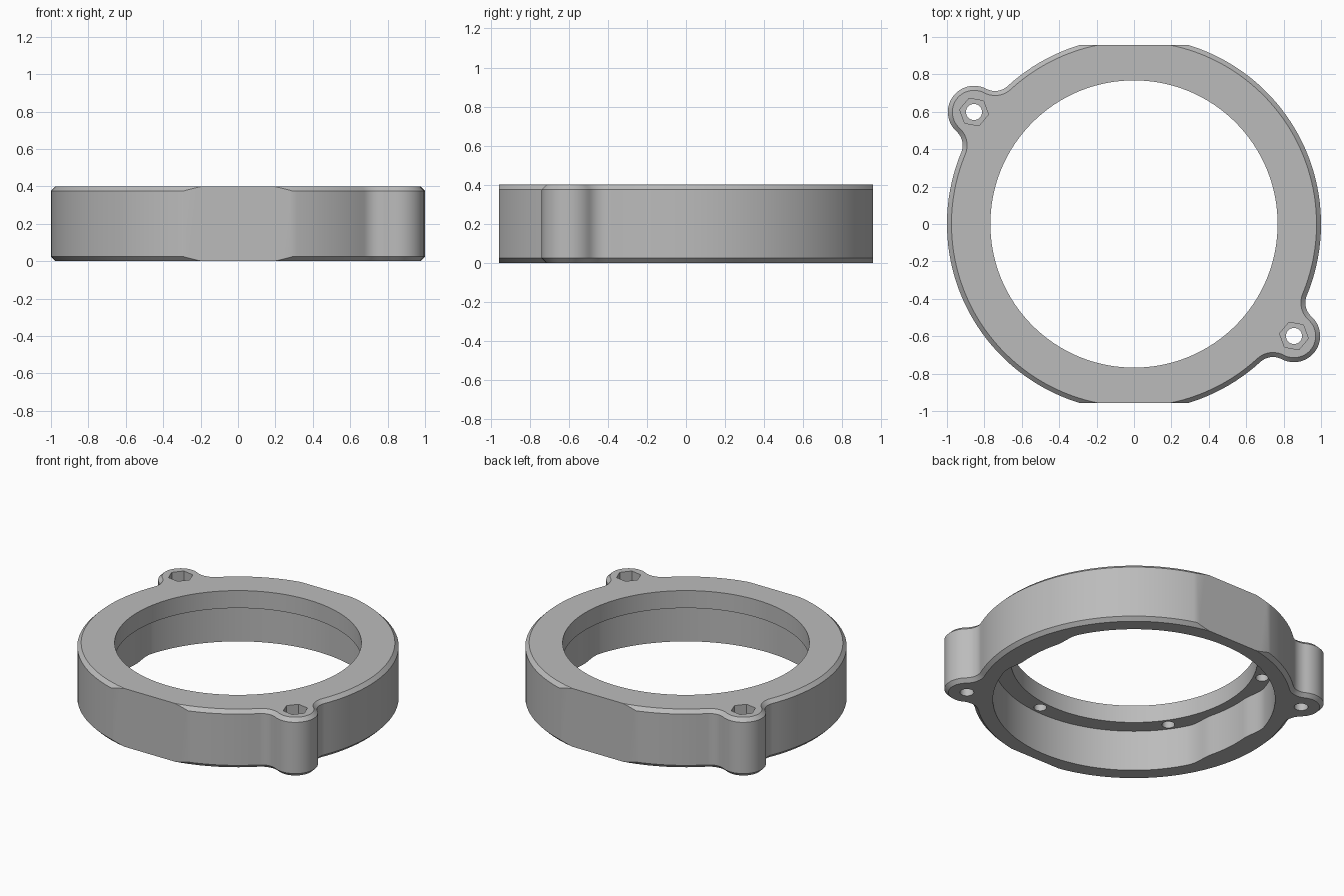
import bpy, bmesh
from math import pi, cos, sin, acos, atan2, radians, hypot
from mathutils import Vector, Matrix

cube = bpy.data.objects.get("Cube")
if cube:
    bpy.data.objects.remove(cube, do_unlink=True)

HEIGHT, CHAMFER, FLAT_Y = 0.4, 0.024, 0.957
TAB_DIST, TAB_R, FILLET_R = 1.044, 0.14, 0.1
TAB_ANGLES = [radians(-35), radians(145)]
LEDGE_Z, BORE_R, POCKET_R = 0.28, 0.768, 0.878

grey = bpy.data.materials.new("grey metal")
grey.use_nodes = True
COLOUR = (0.5, 0.5, 0.5, 1)
grey.diffuse_color = COLOUR
grey.node_tree.nodes["Principled BSDF"].inputs["Base Color"].default_value = COLOUR


def arc(centre, radius, start, end, steps):
    """Points along an arc, without the last one."""
    angles = [start + (end - start) * i / steps for i in range(steps)]
    return [Vector((centre[0] + radius * cos(a), centre[1] + radius * sin(a))) for a in angles]


def body_outline(inset):
    """Ring outline with two filleted screw tabs, moved inward by inset."""
    reach = 1 + FILLET_R
    a = acos((reach ** 2 + TAB_DIST ** 2 - (TAB_R + FILLET_R) ** 2) / (2 * reach * TAB_DIST))
    fx, fy = reach * cos(a), reach * sin(a)
    to_tab = atan2(fy, TAB_DIST - fx)
    half = arc((fx, -fy), FILLET_R + inset, pi - a, to_tab, 10)
    half += arc((TAB_DIST, 0), TAB_R - inset, to_tab - pi, pi - to_tab, 24)
    half += arc((fx, fy), FILLET_R + inset, -to_tab, a - pi, 10)
    half += arc((0, 0), 1 - inset, a, pi - a, 64)
    return [Matrix.Rotation(t, 2) @ p for t in TAB_ANGLES for p in half]


def loft(name, layers):
    """Closed solid through a stack of (outline, height) layers."""
    bm = bmesh.new()
    rings = [[bm.verts.new((p[0], p[1], z)) for p in pts] for pts, z in layers]
    bm.faces.new(rings[0][::-1])
    bm.faces.new(rings[-1])
    n = len(rings[0])
    for low, high in zip(rings, rings[1:]):
        for i in range(n):
            j = (i + 1) % n
            bm.faces.new((low[i], low[j], high[j], high[i]))
    mesh = bpy.data.meshes.new(name)
    bm.to_mesh(mesh)
    bm.free()
    mesh.materials.append(grey)
    obj = bpy.data.objects.new(name, mesh)
    bpy.context.collection.objects.link(obj)
    return obj


def prism(name, points, bottom, top):
    return loft(name, [(points, bottom), (points, top)])


def cut(target, cutter):
    """Subtract the cutter and discard it."""
    cutter.hide_render = True
    mod = target.modifiers.new("cut", "BOOLEAN")
    mod.operation, mod.solver, mod.object = "DIFFERENCE", "EXACT", cutter
    bpy.context.view_layer.objects.active = target
    bpy.ops.object.modifier_apply(modifier=mod.name)
    bpy.data.objects.remove(cutter, do_unlink=True)


def pocket_radius(angle):
    """Lower pocket radius, with a smooth inward pad on each side."""
    away = min(abs((angle - radians(c) + pi) % (2 * pi) - pi) for c in (5, 185))
    t = max(0, min(1, (radians(22) - away) / radians(12)))
    return POCKET_R - 0.043 * t * t * (3 - 2 * t)


# Chamfered outer body
body = loft("adapter_ring", [
    (body_outline(CHAMFER), 0), (body_outline(0), CHAMFER),
    (body_outline(0), HEIGHT - CHAMFER), (body_outline(CHAMFER), HEIGHT)])

# Front and back flats
bm = bmesh.new()
bm.from_mesh(body.data)
for side in (-1, 1):
    bmesh.ops.bisect_plane(bm, geom=bm.verts[:] + bm.edges[:] + bm.faces[:],
                           plane_co=(0, side * FLAT_Y, 0), plane_no=(0, side, 0),
                           clear_outer=True)
    bmesh.ops.holes_fill(bm, edges=[e for e in bm.edges if e.is_boundary], sides=0)
bmesh.ops.recalc_face_normals(bm, faces=bm.faces[:])
bm.to_mesh(body.data)
bm.free()

# Upper bore and wider lower pocket with its two pads
cut(body, prism("bore_cutter", arc((0, 0), BORE_R, 0, 2 * pi, 128), -0.1, HEIGHT + 0.1))
pocket = [(pocket_radius(a) * cos(a), pocket_radius(a) * sin(a))
          for a in (2 * pi * i / 180 for i in range(180))]
cut(body, prism("pocket_cutter", pocket, -0.1, LEDGE_Z))

# Tab screw holes with hexagonal nut recesses
for t in TAB_ANGLES:
    centre = (TAB_DIST * cos(t), TAB_DIST * sin(t))
    cut(body, prism("screw_cutter", arc(centre, 0.043, 0, 2 * pi, 32), -0.1, HEIGHT + 0.1))
    turn = radians(-10)
    cut(body, prism("nut_cutter", arc(centre, 0.078, turn, turn + 2 * pi, 6),
                    HEIGHT - 0.12, HEIGHT + 0.1))

# Six blind holes in the underside of the ledge
for i in range(6):
    t = radians(35 + 60 * i)
    centre = (0.825 * cos(t), 0.825 * sin(t))
    cut(body, prism("ledge_hole_cutter", arc(centre, 0.04, 0, 2 * pi, 24),
                    LEDGE_Z - 0.04, LEDGE_Z + 0.08))

# Smooth curved walls, sharp rims
bpy.ops.object.select_all(action="DESELECT")
body.select_set(True)
bpy.context.view_layer.objects.active = body
bpy.ops.object.shade_smooth_by_angle(angle=radians(25))
